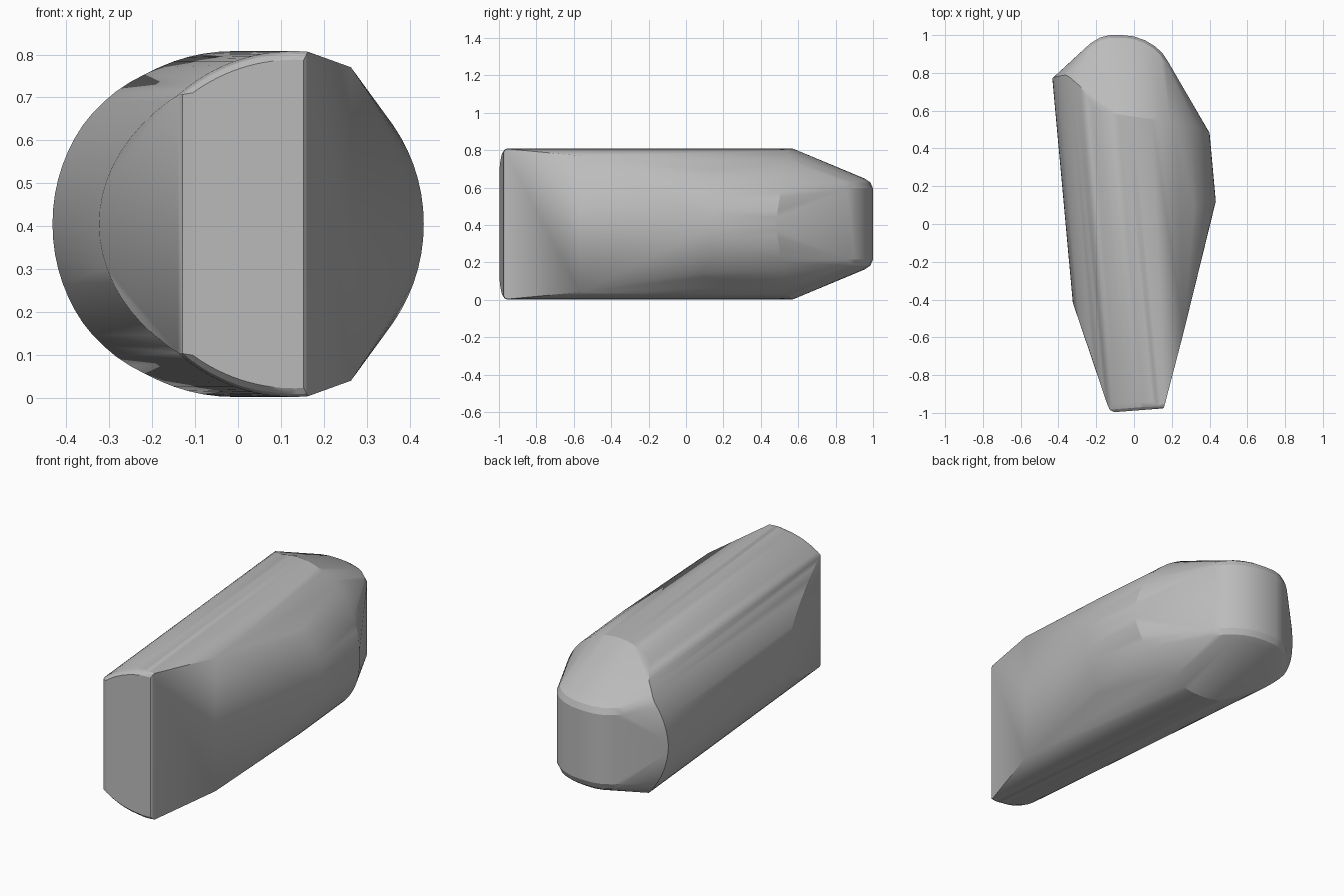
import bpy, bmesh
from math import sin, cos, radians, sqrt

if "Cube" in bpy.data.objects:
    bpy.data.objects.remove(bpy.data.objects["Cube"], do_unlink=True)

R, MID = 0.403, 0.405          # barrel radius and centre height


def axis_x(y):
    """Centre line of the slightly skewed barrel."""
    return 0.041 - 0.0913 * y


def interpolate(table, t):
    for (a, u), (b, v) in zip(table, table[1:]):
        if a <= t <= b:
            return u + (v - u) * (t - a) / (b - a)


# Where the barrel surface ends, by angle from +x up over the top
BACK = [(0, 0.48), (60, 0.54), (90, 0.57), (118, 0.6), (128, 0.72),
        (143, 0.79), (160, 0.78), (180, 0.77)]
RIGHT = [(0, 0.12), (35, 0.11), (48, 0.08)]

points = []


def add(x, y, h):
    """Add a point and its mirror image below the middle."""
    points.extend([(x, y, MID + h), (x, y, MID - h)])


def add_barrel(angle, y):
    t = radians(angle)
    add(axis_x(y) + R * cos(t), y, R * sin(t))


# Barrel: rear rim, right facet edge and left slanted cut
for angle in range(0, 181, 5):
    add_barrel(angle, interpolate(BACK, angle))
    if angle <= 48:
        add_barrel(angle, interpolate(RIGHT, angle))
    if angle >= 135:
        add_barrel(angle, (-0.51 - 0.404 * cos(radians(angle))) / 0.2547)
add_barrel(65, -0.57)

# Front end: flat face with softly rounded rim
STEPS = 14
for inset, depth in ((0, 0.04), (0.008, 0.015), (0.025, 0)):
    left, right = -0.14 + inset * 1.4, 0.163 - inset * 0.4
    for i in range(STEPS + 1):
        x = left + (right - left) * i / STEPS
        y = -0.988 + 0.077 * x + depth * (1 if x < 0.1 else 0.5)
        dx = x - axis_x(y)
        add(x, y, sqrt(R * R - dx * dx) - inset * 0.8)

# Rear end: upright rounded wall with a soft upper and lower rim
OUTLINE = [(0.18, 0.86), (0.15, 0.905), (0.11, 0.942), (0.06, 0.972), (0, 0.993),
           (-0.06, 1), (-0.13, 1), (-0.18, 0.987), (-0.23, 0.957), (-0.27, 0.92)]
for x, y in OUTLINE:
    for scale, h in ((1, 0.19), (0.95, 0.222), (0.84, 0.243)):
        add(-0.07 + (x + 0.07) * scale, 0.72 + (y - 0.72) * scale, h)

# Wrap everything in one convex skin
bm = bmesh.new()
for p in points:
    bm.verts.new(p)
bmesh.ops.remove_doubles(bm, verts=bm.verts, dist=0.002)
hull = bmesh.ops.convex_hull(bm, input=bm.verts)
spare = {g for g in hull["geom_interior"] + hull["geom_unused"]
         if isinstance(g, bmesh.types.BMVert)}
bmesh.ops.delete(bm, geom=list(spare), context="VERTS")
bmesh.ops.recalc_face_normals(bm, faces=bm.faces)

mesh = bpy.data.meshes.new("rounded_body")
bm.to_mesh(mesh)
bm.free()
body = bpy.data.objects.new("rounded_body", mesh)
bpy.context.collection.objects.link(body)

# Plain grey
grey = bpy.data.materials.new("plain_grey")
grey.use_nodes = True
colour = (0.5, 0.5, 0.5, 1)
grey.diffuse_color = colour
grey.node_tree.nodes["Principled BSDF"].inputs["Base Color"].default_value = colour
mesh.materials.append(grey)

bpy.ops.object.select_all(action="DESELECT")
body.select_set(True)
bpy.context.view_layer.objects.active = body
bpy.ops.object.shade_smooth_by_angle(angle=radians(20))
